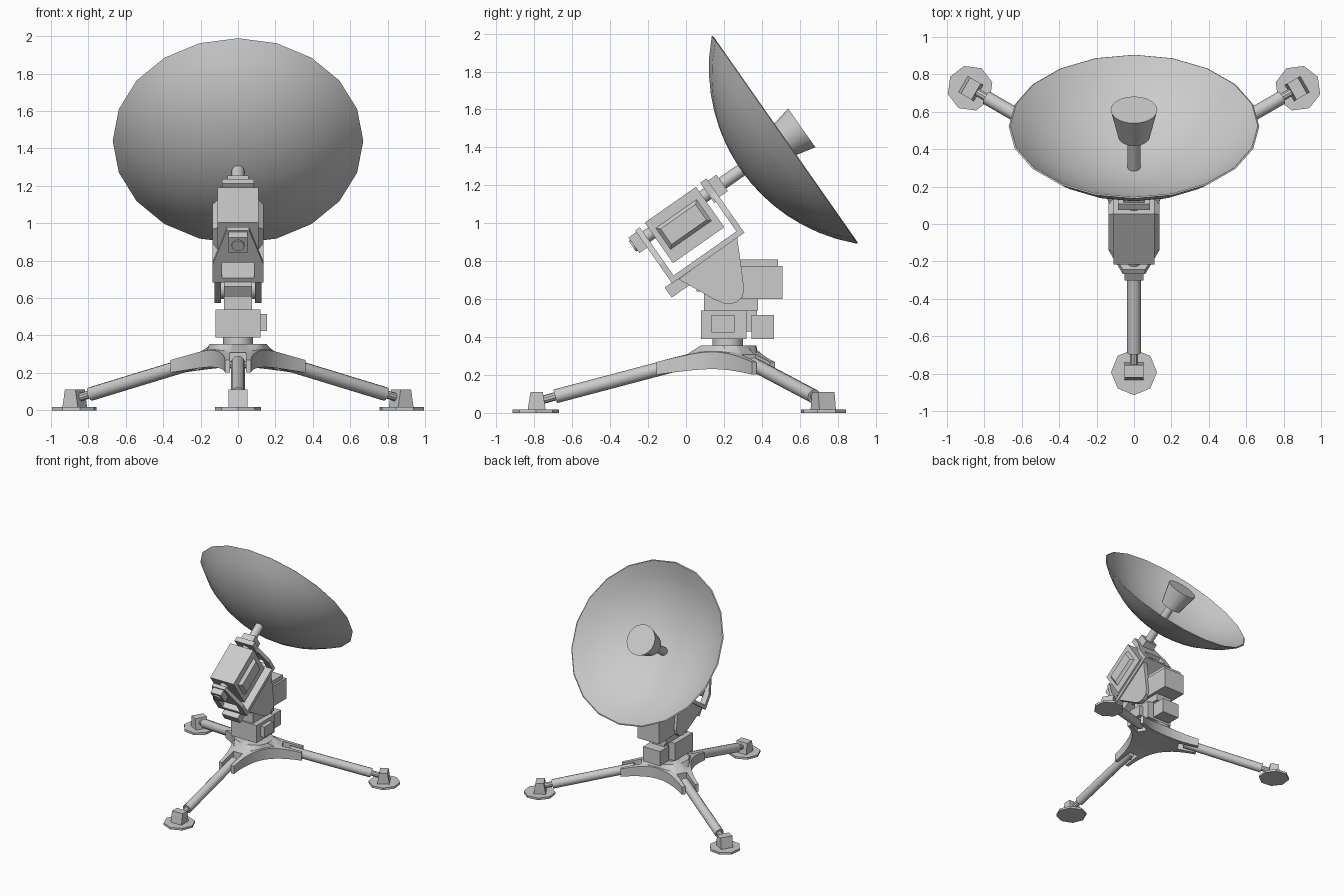
import bpy, bmesh, math
from mathutils import Matrix, Vector

if "Cube" in bpy.data.objects:
    bpy.data.objects.remove(bpy.data.objects["Cube"])

C = Vector((0, 0.22, 0))                                   # tripod centre
TILT = Matrix.Translation((0, 0.52, 1.44)) @ Matrix.Rotation(math.radians(35), 4, 'X')  # dish frame, +y = boresight
I = Matrix.Identity(4)


def finish(name, bm, M=I, smooth=True):
    bmesh.ops.transform(bm, matrix=M, verts=bm.verts)
    bmesh.ops.recalc_face_normals(bm, faces=bm.faces)
    me = bpy.data.meshes.new(name)
    bm.to_mesh(me)
    bm.free()
    for p in me.polygons:
        p.use_smooth = smooth
    if smooth:
        me.set_sharp_from_angle(angle=math.radians(35))
    ob = bpy.data.objects.new(name, me)
    bpy.context.collection.objects.link(ob)
    return ob


def box(name, x, y, z, M=I):
    bm = bmesh.new()
    bmesh.ops.create_cube(bm, size=1)
    for v in bm.verts:
        v.co = [a[0] + (c + 0.5) * (a[1] - a[0]) for a, c in zip((x, y, z), v.co)]
    return finish(name, bm, M, False)


def rod(name, a, b, r1, r2=None, n=16, M=I):
    a, b = Vector(a), Vector(b)
    bm = bmesh.new()
    bmesh.ops.create_cone(bm, cap_ends=True, segments=n, radius1=r1,
                          radius2=r1 if r2 is None else r2, depth=(b - a).length)
    Q = Matrix.Translation((a + b) / 2) @ (b - a).to_track_quat('Z', 'Y').to_matrix().to_4x4()
    return finish(name, bm, M @ Q)


def prism(name, pts, lo, hi, axis, M=I):
    """Extrude a 2D outline along x (pts = y,z) or along y (pts = x,z)."""
    put = (lambda p, d: (d, p[0], p[1])) if axis == 'x' else (lambda p, d: (p[0], d, p[1]))
    bm = bmesh.new()
    A = [bm.verts.new(put(p, lo)) for p in pts]
    B = [bm.verts.new(put(p, hi)) for p in pts]
    bm.faces.new(A)
    bm.faces.new(B)
    for i in range(len(pts)):
        j = (i + 1) % len(pts)
        bm.faces.new((A[i], A[j], B[j], B[i]))
    return finish(name, bm, M, False)


def cut(ob, cutter):
    cutter.hide_render = True
    m = ob.modifiers.new("cut", 'BOOLEAN')
    m.operation, m.solver, m.object = 'DIFFERENCE', 'EXACT', cutter
    bpy.context.view_layer.objects.active = ob
    bpy.ops.object.modifier_apply(modifier=m.name)
    bpy.data.objects.remove(cutter)


# Dish: thin spherical shell with 20 sides
R, rim, depth, th = 0.94, 0.67, 0.28, 0.012
bow = lambda r: R - depth - math.sqrt(R * R - r * r)
radii = [rim * i / 8 for i in range(9)]
prof = [(r, bow(r)) for r in radii] + [(r * 0.988, bow(r) + th * (1 - 0.6 * (r / rim) ** 4)) for r in reversed(radii)]
bm = bmesh.new()
vs = [bm.verts.new((0, a, r)) for r, a in prof]
es = [bm.edges.new(e) for e in zip(vs, vs[1:])]
bmesh.ops.spin(bm, geom=vs + es, cent=(0, 0, 0), axis=(0, 1, 0), angle=2 * math.pi, steps=20)
bmesh.ops.remove_doubles(bm, verts=bm.verts, dist=1e-4)
finish("dish", bm, TILT)

# Feed horn and central shaft
rod("feed_horn", (0, -0.065, 0), (0, 0.11, 0), 0.085, 0.125, 20, TILT)
rod("dish_shaft", (0, -0.98, 0), (0, -0.06, 0), 0.034, n=12, M=TILT)

# Electronics housing with raised side panels
box("housing", (-0.11, 0.11), (-0.855, -0.525), (-0.195, 0.065), TILT)
for s in (-1, 1):
    bm = bmesh.new()
    rings = []
    for x, g in ((0.108, 0), (0.135, 0.02)):
        y0, y1, z0, z1 = -0.825 + g, -0.56 - g, -0.13 + g, 0.01 - g
        rings.append([bm.verts.new((s * x, *p)) for p in ((y0, z0), (y1, z0), (y1, z1), (y0, z1))])
    for r in rings:
        bm.faces.new(r)
    for i in range(4):
        j = (i + 1) % 4
        bm.faces.new((rings[0][i], rings[0][j], rings[1][j], rings[1][i]))
    finish("housing_side_panel", bm, TILT, False)

# Cradle: base plate, two windowed end plates and bearings
box("cradle_base", (-0.135, 0.135), (-0.92, -0.455), (-0.28, -0.25), TILT)
end = [(-0.135, -0.28), (0.135, -0.28), (0.135, -0.16), (0.06, 0.06), (-0.06, 0.06), (-0.135, -0.16)]
for y in (-0.92, -0.485):
    plate = prism("cradle_end", end, y, y + 0.03, 'y', TILT)
    cut(plate, box("window_cutter", (-0.085, 0.085), (y - 0.1, y + 0.1), (-0.249, -0.15), TILT))
box("lower_bearing", (-0.05, 0.05), (-0.97, -0.895), (-0.05, 0.05), TILT)
box("upper_bearing", (-0.055, 0.055), (-0.47, -0.40), (-0.05, 0.055), TILT)
box("upper_bearing_plate", (-0.085, 0.085), (-0.495, -0.455), (-0.06, 0.07), TILT)
box("cradle_stop", (-0.075, 0.075), (-0.965, -0.83), (-0.34, -0.275), TILT)

# Elevation arms and axle
arm = [(-0.04, 0.705), (0.27, 0.925), (0.307, 0.653), (0.297, 0.61), (0.262, 0.58), (0.21, 0.573), (0.155, 0.595)]
for s in (-1, 1):
    prism("elevation_arm", arm, s * 0.09, s * 0.125, 'x')
rod("elevation_axle", (-0.115, 0.24, 0.65), (0.115, 0.24, 0.65), 0.055)

# Azimuth column and equipment boxes
box("column_upper", (-0.075, 0.075), (0.095, 0.38), (0.54, 0.655))
box("column_neck", (-0.075, 0.075), (0.055, 0.30), (0.64, 0.68))
box("rear_box", (-0.1, 0.1), (0.26, 0.51), (0.60, 0.775))
box("rear_box_lid", (-0.085, 0.085), (0.28, 0.485), (0.77, 0.81))
box("azimuth_housing", (-0.12, 0.12), (0.08, 0.32), (0.39, 0.54))
box("azimuth_side_cover", (0.115, 0.155), (0.135, 0.255), (0.425, 0.515))
box("rear_motor_bracket", (-0.06, 0.06), (0.31, 0.375), (0.43, 0.55))
box("rear_motor", (-0.08, 0.08), (0.345, 0.465), (0.39, 0.515))
rod("turntable", (0, 0.22, 0.34), (0, 0.22, 0.395), 0.08, n=20)

# Hub: three-armed star with concave sides and sloping top
outline = []
for k in range(3):
    rot = Matrix.Rotation(math.radians(-90 + 120 * k), 2)
    p0, p2 = Vector((0.375, 0.07)), Matrix.Rotation(math.radians(120), 2) @ Vector((0.375, -0.07))
    c = Vector((math.cos(math.pi / 3), math.sin(math.pi / 3))) * 0.085
    for i in range(11):
        t = i / 10
        outline.append(rot @ (p0 * (1 - t) ** 2 + c * (2 * t * (1 - t)) + p2 * t * t))
top_z = lambda r: 0.355 if r < 0.156 else 0.325 - 0.055 * (r - 0.156) / 0.22
bot_z = lambda r: 0.232 - 0.03 * max(0, (r - 0.16) / 0.22)
bm = bmesh.new()
n = len(outline)
grids = []
for f in (top_z, bot_z):
    mid = bm.verts.new((0, 0, f(0)))
    rows = []
    for s in (0.0, 0.3, 0.55, 0.78, 1.0):
        row = []
        for p in outline:
            q = p.normalized() * (0.145 + s * (p.length - 0.145))
            row.append(bm.verts.new((q.x, q.y, f(q.length))))
        rows.append(row)
    for i in range(n):
        j = (i + 1) % n
        bm.faces.new((mid, rows[0][i], rows[0][j]))
        for a, b in zip(rows, rows[1:]):
            bm.faces.new((a[i], b[i], b[j], a[j]))
    grids.append(rows[-1])
for i in range(n):
    j = (i + 1) % n
    bm.faces.new((grids[0][i], grids[0][j], grids[1][j], grids[1][i]))
hub = finish("tripod_hub", bm, Matrix.Translation(C))

# Legs: slot in hub, hinge pin, tube, rod, foot bracket and pad
for k in range(3):
    M = Matrix.Translation(C) @ Matrix.Rotation(math.radians(-90 + 120 * k), 4, 'Z')
    cut(hub, box("slot_cutter", (0.22, 0.45), (-0.042, 0.042), (0.1, 0.5), M))
    rod("leg_hinge_pin", (0.31, -0.06, 0.245), (0.31, 0.06, 0.245), 0.018, n=8, M=M)
    rod("leg_tube", (0.27, 0, 0.256), (0.91, 0, 0.087), 0.037, n=12, M=M)
    rod("leg_extension", (0.90, 0, 0.09), (1.0, 0, 0.062), 0.022, n=10, M=M)
    prism("foot_bracket", [(0.96, 0.015), (1.055, 0.015), (1.04, 0.11), (0.975, 0.11)], -0.05, 0.05, 'y', M)
    rod("foot_pad", (1.012, 0, 0), (1.012, 0, 0.018), 0.123, 0.123, 8, M)
